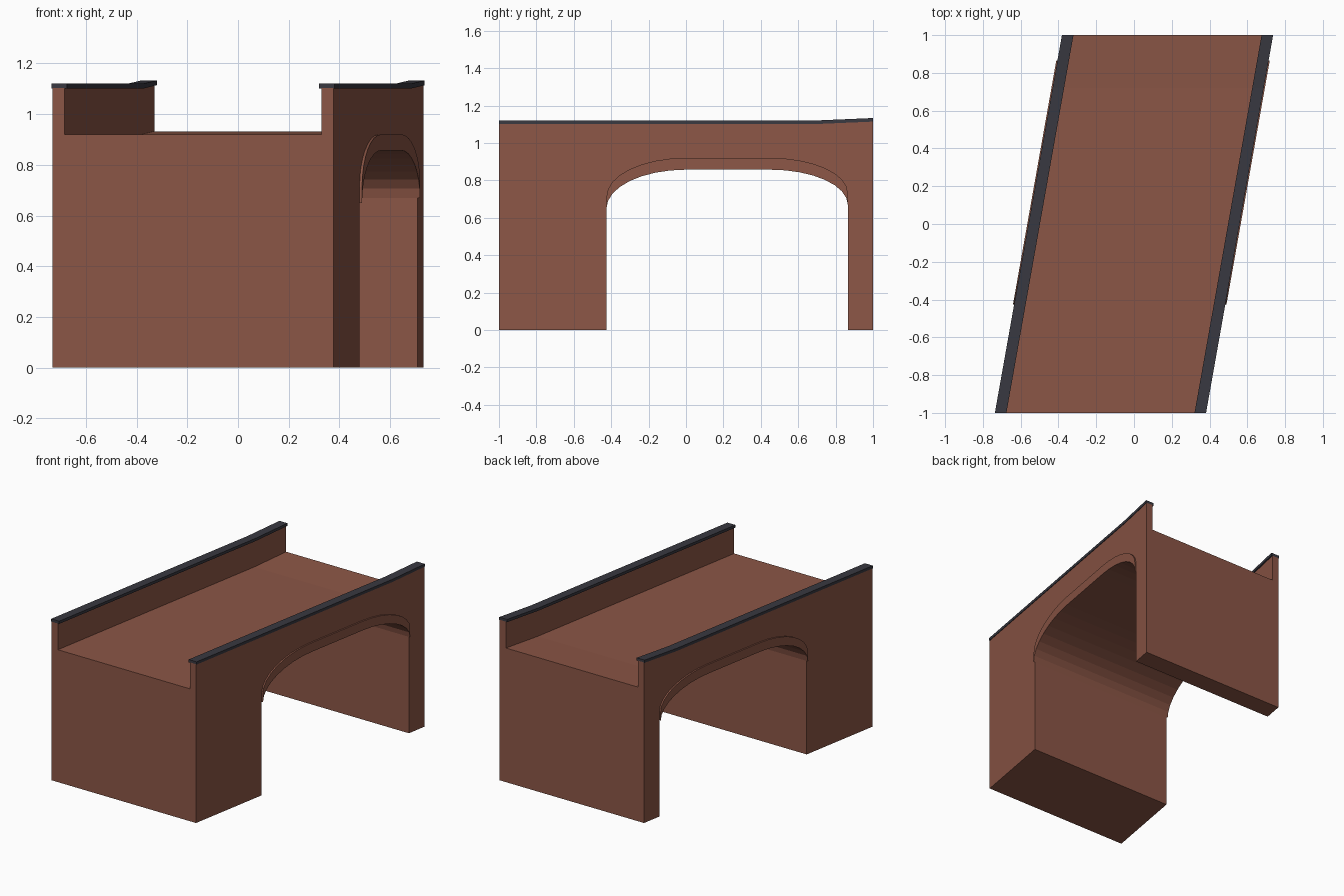
import bpy, bmesh, math

cube = bpy.data.objects.get("Cube")
if cube:
    bpy.data.objects.remove(cube)

SKEW = 0.1775      # sideways shift per unit of length
HALF = 0.555       # half width across the outer walls
STEPS = 8          # segments per arch haunch
BEND, RISE = 0.72, 0.012   # where the roadway begins to climb, and by how much


def material(name, color):
    m = bpy.data.materials.new(name)
    m.use_nodes = True
    m.diffuse_color = color
    m.node_tree.nodes["Principled BSDF"].inputs["Base Color"].default_value = color
    return m


brick = material("brown brick", (0.26, 0.093, 0.061, 1))
slate = material("dark slate", (0.04, 0.04, 0.052, 1))


def extrude_profile(name, profile, x0, x1, mat):
    """Extrude a (y, z) outline from x0 to x1 and skew it in plan."""
    bm = bmesh.new()
    ends = [[bm.verts.new((x + SKEW * y, y, z)) for y, z in profile] for x in (x0, x1)]
    for ring in ends:
        bm.faces.new(ring)
    n = len(profile)
    for i in range(n):
        j = (i + 1) % n
        bm.faces.new((ends[0][i], ends[0][j], ends[1][j], ends[1][i]))
    bmesh.ops.recalc_face_normals(bm, faces=bm.faces)
    mesh = bpy.data.meshes.new(name)
    bm.to_mesh(mesh)
    bm.free()
    mesh.materials.append(mat)
    obj = bpy.data.objects.new(name, mesh)
    bpy.context.collection.objects.link(obj)
    return obj


def arch(lift=0.0):
    """Flat-crowned arch from the front springing to the back one."""
    pts = []
    for i in range(STEPS + 1):
        a = math.pi / 2 * i / STEPS
        pts.append((-0.425 * math.cos(a), 0.65 + 0.207 * math.sin(a) + lift))
    for i in range(STEPS + 1):
        a = math.pi / 2 * i / STEPS
        pts.append((0.45 + 0.415 * math.sin(a), 0.67 + 0.187 * math.cos(a) + lift))
    return pts


def top_line(z):
    """Level run with a slight climb at the back end."""
    return [(1, z + RISE), (BEND, z), (-1, z)]


def strip(bottom, top):
    return top_line(top) + top_line(bottom)[::-1]


# Piers, vault and deck in one solid
body = [(-1, 0), (-0.425, 0)] + arch() + [(0.865, 0), (1, 0)] + top_line(0.92)
extrude_profile("piers_and_deck", body, -HALF, HALF, brick)

# Parapets, copings and raised arch rings on both sides
for side, s in (("left", 1), ("right", -1)):
    extrude_profile(side + "_parapet", strip(0.92, 1.104), s * 0.507, s * HALF, brick)
    extrude_profile(side + "_coping", strip(1.102, 1.121), s * 0.498, s * 0.559, slate)
    extrude_profile(side + "_arch_ring", arch() + arch(0.063)[::-1],
                    s * (HALF - 0.002), s * 0.565, brick)
